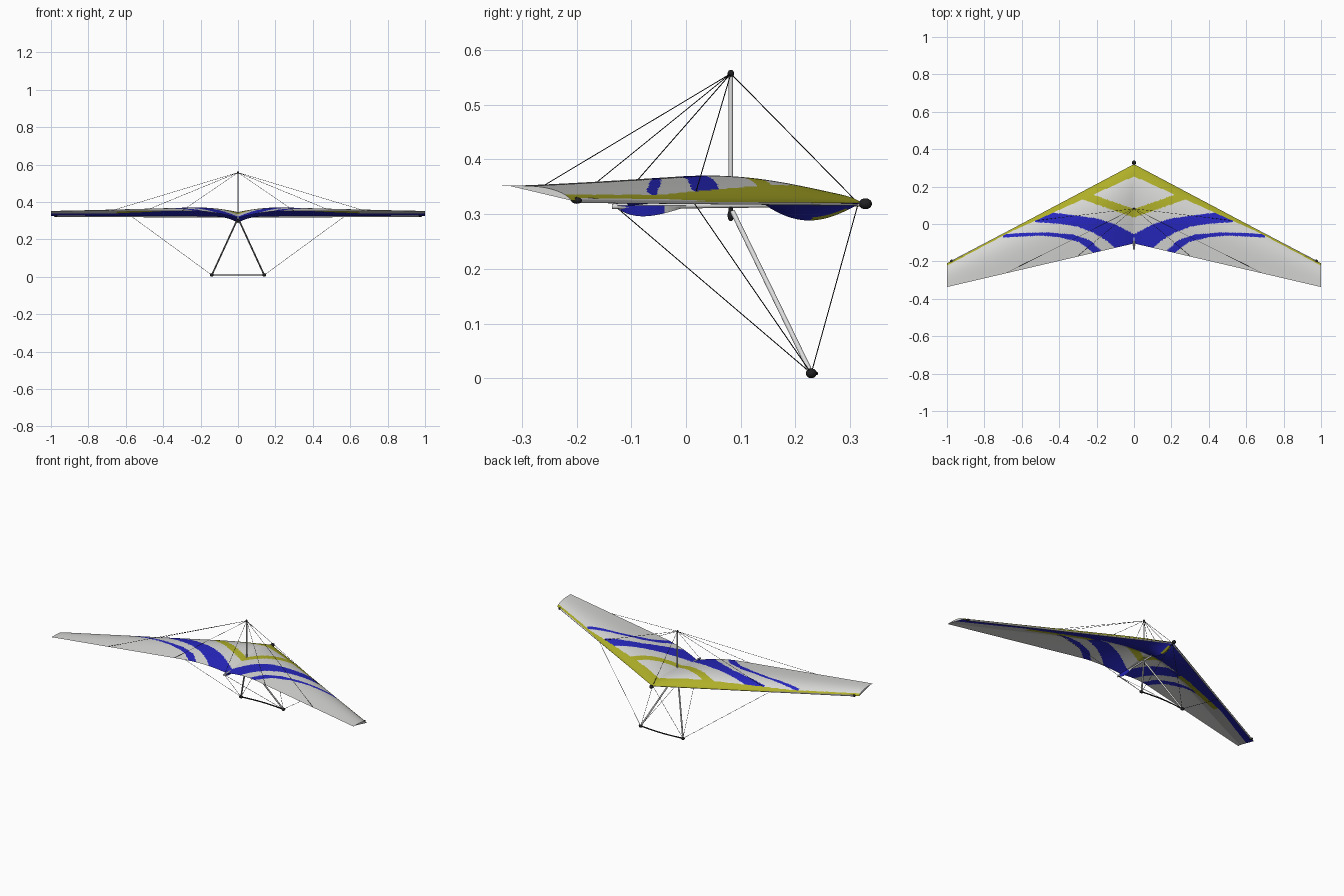
import bpy, bmesh, math
from mathutils import Vector

if "Cube" in bpy.data.objects:
    bpy.data.objects.remove(bpy.data.objects["Cube"])


def material(name, rgb):
    m = bpy.data.materials.new(name)
    m.diffuse_color = (*rgb, 1)
    m.use_nodes = True
    m.node_tree.nodes["Principled BSDF"].inputs["Base Color"].default_value = m.diffuse_color
    return m


GREY = material("sail_grey", (0.68, 0.68, 0.67))
YELLOW = material("sail_yellow", (0.43, 0.43, 0.022))
BLUE = material("sail_blue", (0.02, 0.02, 0.53))
METAL = material("tube_metal", (0.72, 0.72, 0.72))
BLACK = material("black", (0.015, 0.015, 0.018))


def finish(name, bm, mats, angle=40):
    me = bpy.data.meshes.new(name)
    bmesh.ops.recalc_face_normals(bm, faces=bm.faces)
    bm.to_mesh(me)
    bm.free()
    ob = bpy.data.objects.new(name, me)
    bpy.context.collection.objects.link(ob)
    for m in mats:
        me.materials.append(m)
    bpy.ops.object.select_all(action='DESELECT')
    ob.select_set(True)
    bpy.context.view_layer.objects.active = ob
    bpy.ops.object.shade_smooth_by_angle(angle=math.radians(angle))
    return ob


def tube(name, pts, r, mat, sides=12):
    bm = bmesh.new()
    for a, b in zip(pts, pts[1:]):
        a, b = Vector(a), Vector(b)
        d = b - a
        geo = bmesh.ops.create_cone(bm, cap_ends=True, segments=sides, radius1=r,
                                    radius2=r, depth=d.length)
        rot = d.to_track_quat('Z', 'Y')
        for v in geo['verts']:
            v.co = rot @ v.co + (a + b) / 2
    return finish(name, bm, [mat])


def ball(name, loc, scale, mat):
    bm = bmesh.new()
    bmesh.ops.create_uvsphere(bm, u_segments=16, v_segments=10, radius=1)
    for v in bm.verts:
        v.co = Vector(loc) + Vector([c * k for c, k in zip(v.co, scale)])
    return finish(name, bm, [mat])


def interp(pts, x):
    for (x0, y0), (x1, y1) in zip(pts, pts[1:]):
        if x0 <= x <= x1:
            return y0 + (y1 - y0) * (x - x0) / (x1 - x0)
    return None


# wing shape: s = distance from centre, t = chord fraction from leading edge
def lead_y(s):
    return 0.32 - 0.53 * s


def trail_y(s):
    return -0.104 - 0.233 * s


def upper(s, t):
    u = 1 - (1 - min(1, s / 0.25)) ** 2
    chord = lead_y(s) - trail_y(s)
    z0, z1 = 0.32 + 0.005 * s, 0.314 + 0.038 * u
    z = z0 + (z1 - z0) * t + chord * (0.065 + 0.04 * u) * math.sin(math.pi * t ** 0.65)
    return Vector((s, lead_y(s) - chord * t, z))


def lower(s, t):
    p = upper(s, t)
    join = 0.5 + 0.4 * s ** 3
    if 0 < t < join:
        k = t / join
        z0 = 0.32 + 0.005 * s
        sag = 0.042 * math.exp(-s / 0.09) * math.sin(math.pi * k)
        p.z = min(p.z - 0.0005, z0 + (upper(s, join).z - z0) * k - sag)
    elif join <= t < 1:
        p.z -= 0.0008
    return p


# sail pattern: edges of the two blue arcs, and depth of the blue underside panel
ARC_TOP = [(0, -.055), (.1, -.002), (.2, .03), (.35, .05), (.53, .075)]
ARC_LOW = [(0, -.2), (.1, -.13), (.16, -.08), (.22, -.045), (.3, -.015), (.4, .002), (.53, .01)]
ARC2_TOP = [(.18, -.135), (.24, -.085), (.32, -.058), (.46, -.045), (.6, -.048), (.7, -.055)]
ARC2_LOW = [(.18, -.2), (.22, -.15), (.3, -.095), (.4, -.07), (.5, -.062), (.7, -.072)]
PANEL = [(0, .2), (.2, .16), (.37, .11), (.68, .055), (1, .06)]


def top_colour(s, y):
    if lead_y(s) - y < max(0.065 - 0.08 * s, 0.012):
        return 1
    if s < 0.28 and 0.035 + 0.35 * s < y < 0.08 + 0.35 * s:
        return 1
    for top, low in ((ARC_TOP, ARC_LOW), (ARC2_TOP, ARC2_LOW)):
        a, b = interp(top, s), interp(low, s)
        if a is not None and b < y < a:
            return 2
    return 0


def under_colour(s, y):
    depth, panel = lead_y(s) - y, interp(PANEL, min(s, 1))
    if s < 0.011 and 0.23 < y < 0.295:
        return 1
    if depth < panel:
        return 2
    if 0.3 < s < 0.65 and depth < panel + 0.035:
        return 1
    return top_colour(s, y)


# sail: upper and lower skins of both halves
bm = bmesh.new()
NS, NT = 200, 80
for sign in (1, -1):
    for skin, colour in ((upper, top_colour), (lower, under_colour)):
        grid = []
        for i in range(NS + 1):
            row = []
            for j in range(NT + 1):
                p = skin(i / NS, (j / NT) ** 1.2)
                p.x *= sign
                row.append(bm.verts.new(p))
            grid.append(row)
        for i in range(NS):
            for j in range(NT):
                f = bm.faces.new((grid[i][j], grid[i][j + 1], grid[i + 1][j + 1], grid[i + 1][j]))
                c = f.calc_center_median()
                f.material_index = colour(abs(c.x), c.y)
bmesh.ops.remove_doubles(bm, verts=bm.verts, dist=0.00005)
# close the wing tips
tips = [e for e in bm.edges if e.is_boundary and all(abs(v.co.x) > 0.999 for v in e.verts)]
for f in bmesh.ops.holes_fill(bm, edges=tips, sides=0)['faces']:
    f.material_index = 0
finish("sail", bm, [GREY, YELLOW, BLUE], 50)

# keel pocket: thin fin hanging under the rear of the keel
bm = bmesh.new()
ys = [-0.125 + 0.125 * k / 16 for k in range(17)]
rows = []
for y in ys:
    z = 0.313 - 0.017 * math.sin(math.pi * ((y + 0.125) / 0.125) ** 0.7)
    rows.append([bm.verts.new(p) for p in ((-0.006, y, 0.316), (0, y, z), (0.006, y, 0.316))])
for a, b in zip(rows, rows[1:]):
    for k in range(3):
        f = bm.faces.new((a[k], a[(k + 1) % 3], b[(k + 1) % 3], b[k]))
        f.material_index = 1 if a[0].co.y < -0.045 else 0
finish("keel_pocket", bm, [GREY, BLUE])

# keel, king post and nose
MAST, NOSE, TAIL = (0, 0.082, 0.557), (0, 0.315, 0.32), (0, -0.13, 0.315)
tube("keel", [(0, -0.135, 0.314), (0, 0.325, 0.319)], 0.005, METAL)
ball("nose_cap", (0, 0.328, 0.319), (0.011, 0.012, 0.01), BLACK)
tube("king_post", [(0, 0.082, 0.315), MAST], 0.004, METAL)
ball("king_post_cap", MAST, (0.006, 0.006, 0.007), BLACK)
tube("hang_strap", [(0, 0.082, 0.318), (0, 0.082, 0.29)], 0.004, BLACK)
ball("hang_clip", (0, 0.082, 0.298), (0.006, 0.006, 0.011), BLACK)

# base bar, bowed forward
bar = [(0.14 * k / 6, 0.228 + 0.01 * math.cos(math.pi * k / 12), 0.009) for k in range(-6, 7)]
tube("base_bar", bar, 0.0035, BLACK)
tube("top_wire_nose", [MAST, NOSE], 0.0009, BLACK, 6)
tube("top_wire_tail", [MAST, TAIL], 0.0009, BLACK, 6)

# paired parts
for sign, side in ((1, "right"), (-1, "left")):
    def at(p):
        return (p[0] * sign, p[1], p[2])
    corner = at((0.14, 0.229, 0.009))
    lead = at((0.57, lead_y(0.57) - 0.005, 0.323))
    tube("leading_edge_tube_" + side, [(0, 0.312, 0.32), at((0.975, -0.2, 0.325))], 0.0045, METAL)
    ball("tube_end_" + side, at((0.975, -0.2, 0.325)), (0.009, 0.01, 0.006), BLACK)
    tube("upright_" + side, [(0.004 * sign, 0.085, 0.305), corner], 0.0045, METAL)
    ball("corner_joint_" + side, corner, (0.011, 0.01, 0.009), BLACK)
    for label, end in (("nose", NOSE), ("tail", TAIL), ("wing", lead)):
        tube("lower_wire_%s_%s" % (label, side), [corner, end], 0.0009, BLACK, 6)
    for label, end in (("lead", lead), ("outer", at(upper(0.68, 0.99))),
                       ("inner", at(upper(0.3, 0.99)))):
        tube("top_wire_%s_%s" % (label, side), [MAST, end], 0.0009, BLACK, 6)
